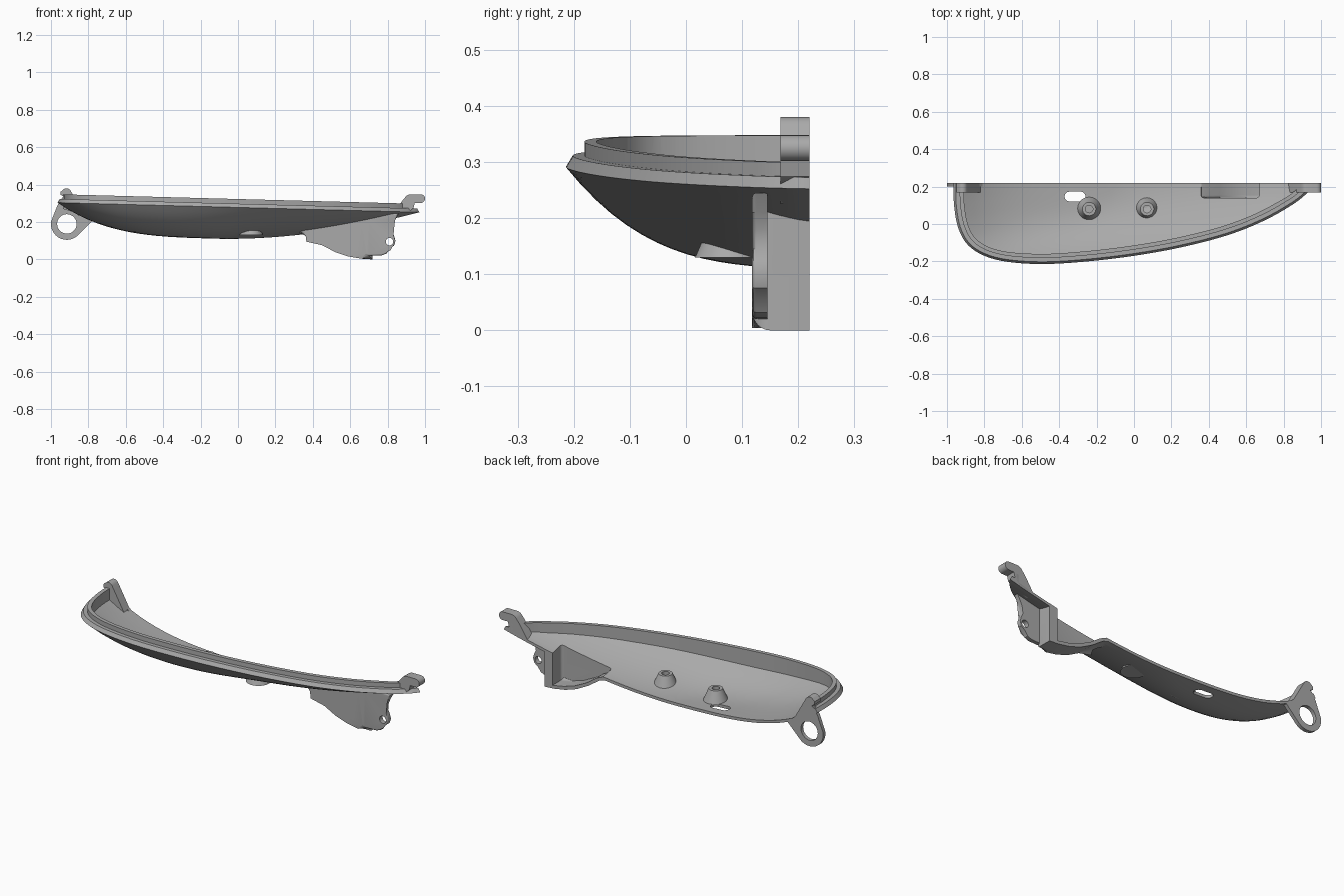
import bpy, bmesh, math
from mathutils import Vector

if "Cube" in bpy.data.objects:
    bpy.data.objects.remove(bpy.data.objects["Cube"])

grey = bpy.data.materials.new("mid grey")
grey.use_nodes = True
grey.diffuse_color = (0.4, 0.4, 0.4, 1)
grey.node_tree.nodes["Principled BSDF"].inputs["Base Color"].default_value = (0.4, 0.4, 0.4, 1)

BACK = 0.22                      # flat open side of the half shell
CENTRE = Vector((-0.1, BACK))
DEPTH = 0.17


def finish(bm, name):
    bmesh.ops.recalc_face_normals(bm, faces=bm.faces)
    mesh = bpy.data.meshes.new(name)
    bm.to_mesh(mesh)
    bm.free()
    mesh.materials.append(grey)
    obj = bpy.data.objects.new(name, mesh)
    bpy.context.collection.objects.link(obj)
    return obj


def combine(obj, other, operation):
    """Apply a boolean and remove the helper object."""
    mod = obj.modifiers.new("bool", 'BOOLEAN')
    mod.operation, mod.object, mod.solver = operation, other, 'EXACT'
    bpy.context.view_layer.objects.active = obj
    bpy.ops.object.modifier_apply(modifier=mod.name)
    bpy.data.objects.remove(other)


def plate(name, profile, y0, y1, round_front=0):
    """Extrude an x-z profile along y, optionally rounding the front edge."""
    bm = bmesh.new()
    front = [bm.verts.new((x, y0, z)) for x, z in profile]
    back = [bm.verts.new((x, y1, z)) for x, z in profile]
    face = bm.faces.new(front)
    bm.faces.new(back[::-1])
    for i in range(len(front)):
        j = (i + 1) % len(front)
        bm.faces.new((front[i], back[i], back[j], front[j]))
    if round_front:
        bmesh.ops.bevel(bm, geom=list(face.edges), offset=round_front, segments=6,
                        profile=0.5, affect='EDGES', clamp_overlap=True)
    return finish(bm, name)


def cone(name, r1, r2, z0, z1, x, y):
    bm = bmesh.new()
    bmesh.ops.create_cone(bm, cap_ends=True, segments=40, radius1=r1, radius2=r2, depth=z1 - z0)
    bmesh.ops.translate(bm, verts=bm.verts, vec=(x, y, (z0 + z1) / 2))
    return finish(bm, name)


def box(name, lo, hi):
    return plate(name, [(lo[0], lo[2]), (hi[0], lo[2]), (hi[0], hi[2]), (lo[0], hi[2])], lo[1], hi[1])


def arc(cx, cz, r, a0, a1, n):
    return [(cx + r * math.cos(math.radians(a0 + (a1 - a0) * i / n)),
             cz + r * math.sin(math.radians(a0 + (a1 - a0) * i / n))) for i in range(n + 1)]


def smooth_path(points, steps):
    """Catmull-Rom curve through the inner points of the list."""
    out = []
    p = [Vector(q) for q in points]
    for a, b, c, d in zip(p, p[1:], p[2:], p[3:]):
        for k in range(steps):
            t = k / steps
            out.append(0.5 * (2 * b + (c - a) * t + (2 * a - 5 * b + 4 * c - d) * t * t
                              + (3 * b - a - 3 * c + d) * t ** 3))
    return out + [p[-2]]


# Rim outline, mirrored across the flat side so the shell can be built closed
half = smooth_path([(-0.965, 0.32), (-0.965, 0.22), (-0.962, 0.1), (-0.94, -0.02), (-0.89, -0.11),
                    (-0.8, -0.17), (-0.67, -0.203), (-0.48, -0.214), (-0.25, -0.2), (0, -0.17),
                    (0.25, -0.125), (0.5, -0.06), (0.7, 0.02), (0.86, 0.112), (0.94, 0.18),
                    (0.97, 0.22), (1.0, 0.26)], 7)
outline = half + [Vector((v.x, 2 * BACK - v.y)) for v in half[-2:0:-1]]
COUNT = len(outline)


def lip_z(x):
    return 0.323 - 0.0266 * x


def inset(j, d):
    """Ray fraction that moves outline point j inward by distance d."""
    t = outline[(j + 1) % COUNT] - outline[j - 1]
    normal = Vector((t.y, -t.x)).normalized()
    return 1 - d / abs(normal.dot(outline[j] - CENTRE))


def bowl_z(j, s):
    v = outline[j] - CENTRE
    power = 2.6 - 0.8 * v.normalized().x
    return lip_z(CENTRE.x + v.x * s) - 0.045 - DEPTH * (1 - s ** power)


def solid(name, rings, top, bottom):
    """Skin closed rings; each ring maps an outline index to (fraction, height)."""
    bm = bmesh.new()
    loops = []
    for ring in rings:
        loop = []
        for j in range(COUNT):
            s, z = ring(j)
            p = CENTRE.lerp(outline[j], s)
            loop.append(bm.verts.new((p.x, p.y, z)))
        loops.append(loop)
    ends = [bm.verts.new((CENTRE.x, CENTRE.y, z)) for z in (top, bottom)]
    for j in range(COUNT):
        k = (j + 1) % COUNT
        bm.faces.new((ends[0], loops[0][j], loops[0][k]))
        bm.faces.new((ends[1], loops[-1][k], loops[-1][j]))
        for a, b in zip(loops, loops[1:]):
            bm.faces.new((a[j], b[j], b[k], a[k]))
    return finish(bm, name)


def edge_ring(d, drop):
    def ring(j):
        s = inset(j, d)
        return s, lip_z(CENTRE.x + (outline[j].x - CENTRE.x) * s) - drop
    return ring


def bowl_ring(f, d, lift):
    def ring(j):
        s = f * inset(j, d)
        return s, bowl_z(j, s) + lift
    return ring


steps = [1 - i / 16 for i in range(16)]
floor_z = bowl_z(0, 0)
shell = solid("shell", [edge_ring(0.033, 0), edge_ring(0.033, 0.025), edge_ring(0.012, 0.025)]
              + [bowl_ring(f, 0, 0) for f in steps], lip_z(CENTRE.x), floor_z)
cavity = solid("cavity", [edge_ring(0.055, -0.05)] + [bowl_ring(f, 0.055, 0.016) for f in steps],
               lip_z(CENTRE.x) + 0.05, floor_z + 0.016)

# Lower housing and its ear, merged before hollowing
housing = plate("housing", [(0.31, 0.24), (0.33, 0.14), (0.38, 0.124), (0.45, 0.076), (0.52, 0.039),
                            (0.59, 0.016), (0.66, 0.004), (0.72, 0), (0.72, 0.245)], 0.118, 0.26, 0.032)
ear = plate("ear", [(0.6, 0.245), (0.6, 0.04), (0.7, 0.02), (0.77, 0.022), (0.795, 0.032), (0.81, 0.055),
                    (0.835, 0.075), (0.842, 0.1), (0.835, 0.125), (0.825, 0.145), (0.828, 0.18),
                    (0.84, 0.21), (0.86, 0.245)], 0.118, 0.145, 0.008)
combine(shell, housing, 'UNION')
combine(shell, ear, 'UNION')
combine(shell, cavity, 'DIFFERENCE')
pocket = plate("pocket", [(0.35, 0.25), (0.36, 0.15), (0.4, 0.132), (0.46, 0.09), (0.53, 0.055),
                          (0.6, 0.033), (0.67, 0.02), (0.67, 0.25)], 0.14, 0.3, 0.015)
combine(shell, pocket, 'DIFFERENCE')
combine(shell, plate("ear_hole", arc(0.81, 0.095, 0.02, 0, 345, 23), 0.08, 0.2), 'DIFFERENCE')

# Rounded slot through the floor
slot = plate("slot", arc(-0.285, 0, 0.026, -90, 90, 10) + arc(-0.345, 0, 0.026, 90, 270, 10), 0, 0.4)
for v in slot.data.vertices:
    v.co = (v.co.x, 0.147 + v.co.z, v.co.y - 0.1)
slot.data.flip_normals()
combine(shell, slot, 'DIFFERENCE')
combine(shell, box("half_cut", (-2, BACK, -1), (2, 2, 1)), 'DIFFERENCE')
parts = [shell]

# Screw bosses
for name, x in (("left_boss", 0.07), ("right_boss", -0.24)):
    boss = cone(name, 0.064, 0.036, 0.13, 0.195, x, 0.08)
    combine(boss, cone("bore", 0.02, 0.02, 0.15, 0.25, x, 0.08), 'DIFFERENCE')
    parts.append(boss)

# Ring tab on the right end
tab = plate("ring_tab", arc(-0.915, 0.19, 0.085, 170, 318, 24)
            + [(-0.78, 0.205), (-0.83, 0.25), (-0.89, 0.33), (-0.94, 0.33), (-0.965, 0.29)], 0.2, BACK)
combine(tab, plate("ring_hole", arc(-0.915, 0.19, 0.052, 0, 350, 35), 0.1, 0.3), 'DIFFERENCE')
parts.append(tab)

# Hooks standing on the rim at each end
parts.append(plate("right_hook", [(-0.935, 0.27), (-0.93, 0.335), (-0.948, 0.345), (-0.948, 0.362)]
                   + arc(-0.917, 0.354, 0.026, 140, 30, 8) + [(-0.882, 0.345), (-0.82, 0.235)], 0.168, BACK))
parts.append(plate("left_hook", [(0.82, 0.225), (0.875, 0.31)] + arc(0.925, 0.308, 0.04, 150, 90, 6)
                   + arc(0.977, 0.325, 0.023, 90, -90, 10)
                   + [(0.945, 0.302), (0.938, 0.275), (0.915, 0.255)], 0.168, BACK))

for obj in parts:
    bpy.ops.object.select_all(action='DESELECT')
    obj.select_set(True)
    bpy.context.view_layer.objects.active = obj
    bpy.ops.object.shade_smooth_by_angle(angle=math.radians(32))
